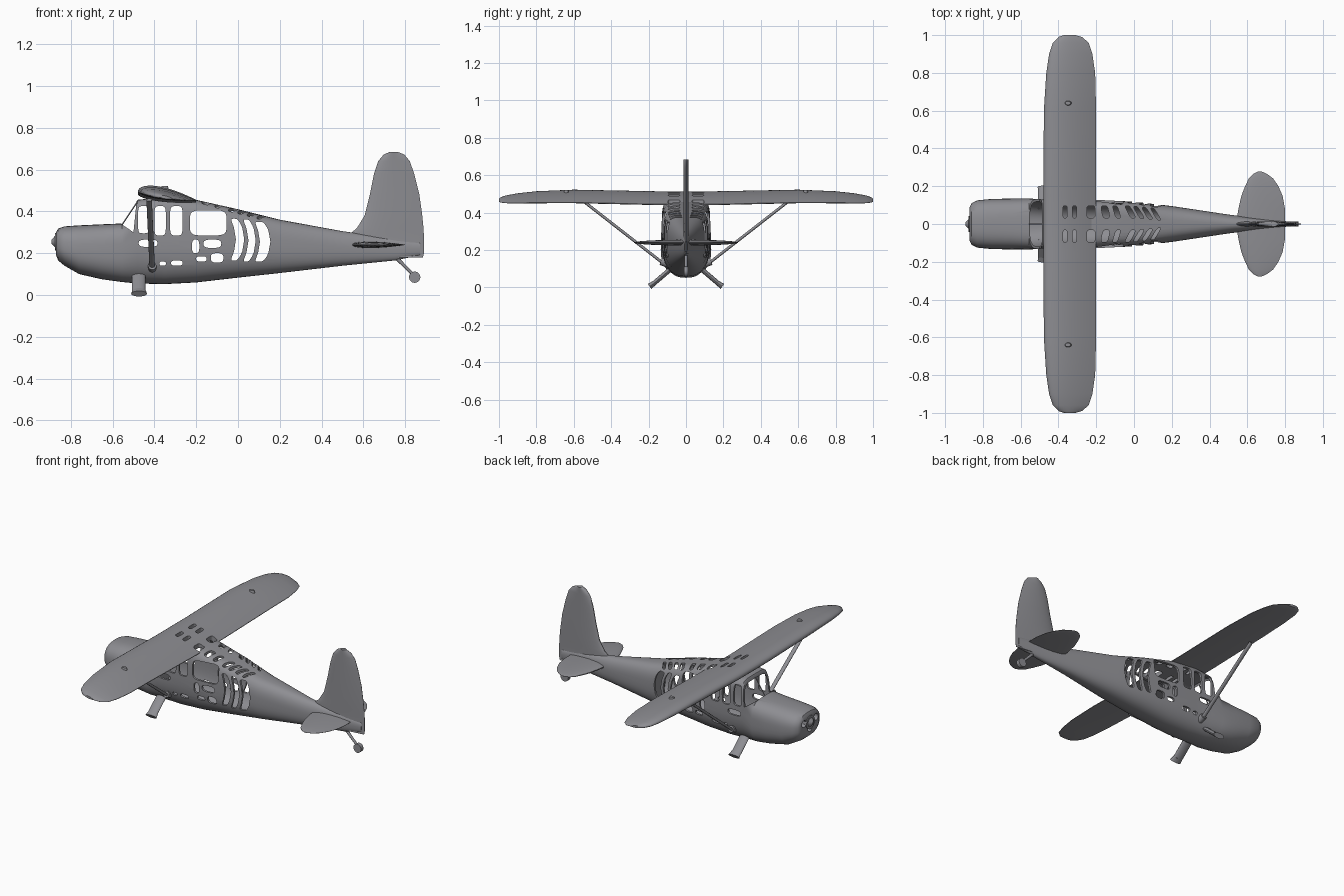
import bpy, bmesh, math
from mathutils import Vector

if "Cube" in bpy.data.objects:
    bpy.data.objects.remove(bpy.data.objects["Cube"])

grey = bpy.data.materials.new("plain_grey")
grey.use_nodes = True
grey.diffuse_color = (0.27, 0.27, 0.29, 1)
grey.node_tree.nodes["Principled BSDF"].inputs["Base Color"].default_value = grey.diffuse_color


def skin(name, rings):
    """Closed surface through matching rings of points."""
    bm = bmesh.new()
    loops = [[bm.verts.new(p) for p in ring] for ring in rings]
    for a, b in zip(loops, loops[1:]):
        for i in range(len(a)):
            j = (i + 1) % len(a)
            bm.faces.new((a[i], a[j], b[j], b[i]))
    bm.faces.new(loops[0])
    bm.faces.new(loops[-1])
    bmesh.ops.recalc_face_normals(bm, faces=bm.faces)
    mesh = bpy.data.meshes.new(name)
    bm.to_mesh(mesh)
    bm.free()
    mesh.materials.append(grey)
    obj = bpy.data.objects.new(name, mesh)
    bpy.context.collection.objects.link(obj)
    return obj


def superellipse(wide, high, power, count):
    def bend(v):
        return math.copysign(abs(v) ** (2 / power), v)
    angles = [math.tau * i / count for i in range(count)]
    return [(wide * bend(math.cos(a)), high * bend(math.sin(a))) for a in angles]


def smooth(obj, angle=40):
    bpy.ops.object.select_all(action='DESELECT')
    obj.select_set(True)
    bpy.context.view_layer.objects.active = obj
    bpy.ops.object.shade_smooth_by_angle(angle=math.radians(angle))


def cut(obj, cutter):
    mod = obj.modifiers.new("cut", 'BOOLEAN')
    mod.operation, mod.solver, mod.object = 'DIFFERENCE', 'EXACT', cutter
    bpy.context.view_layer.objects.active = obj
    bpy.ops.object.modifier_apply(modifier=mod.name)


def discard(cutter):
    bpy.data.objects.remove(cutter)


def rod(name, start, end, radius, end_radius=None, sides=16, flat=1):
    """Round or flattened bar between two points."""
    start, end = Vector(start), Vector(end)
    along = (end - start).normalized()
    side = along.cross(Vector((1, 0, 0)))
    side = side.normalized() if side.length > 0.01 else Vector((0, 1, 0))
    fore = side.cross(along)
    rings = []
    for centre, r in ((start, radius), (end, end_radius or radius)):
        rings.append([centre + fore * u + side * v * flat
                      for u, v in superellipse(r, r, 2, sides)])
    obj = skin(name, rings)
    smooth(obj)
    return obj


def body(name, stations, inset=0):
    rings = []
    for x, low, high, wide, power in stations:
        mid, tall = (low + high) / 2, (high - low) / 2 - inset
        upper = superellipse(wide - inset, tall, power, 48)
        lower = superellipse(wide - inset, tall, 2.5, 48)
        ring = upper[:24] + lower[24:]
        rings.append([(x, y, mid + z) for y, z in ring])
    return skin(name, rings)


def foil(chord_start, chord_end, top, bottom, count=32):
    """Aerofoil outline: (position along chord, offset) pairs."""
    points = []
    for i in range(count):
        a = math.tau * (i + 0.5) / count
        u = (1 - math.cos(a)) / 2
        t = 2.5 * math.sqrt(u) * (1 - u) + 0.05
        points.append((chord_start + u * (chord_end - chord_start),
                       top * t if a < math.pi else -bottom * t))
    return points


# Fuselage: x, underside, top, half width, squareness of the upper half
stations = [
    (-0.87, 0.19, 0.30, 0.09, 2.5), (-0.86, 0.165, 0.318, 0.11, 2.5),
    (-0.83, 0.14, 0.328, 0.125, 2.6), (-0.76, 0.1, 0.333, 0.132, 2.8),
    (-0.65, 0.075, 0.338, 0.135, 3), (-0.555, 0.062, 0.342, 0.135, 3.5),
    (-0.48, 0.055, 0.455, 0.13, 6), (-0.35, 0.052, 0.47, 0.13, 6),
    (-0.2, 0.06, 0.455, 0.128, 5), (0, 0.083, 0.41, 0.118, 4),
    (0.2, 0.105, 0.36, 0.095, 3), (0.5, 0.14, 0.305, 0.05, 2.2),
    (0.75, 0.165, 0.27, 0.02, 2), (0.87, 0.19, 0.25, 0.008, 2)]
fuselage = body("fuselage", stations)
cavity = body("cabin_cavity", stations[5:11], 0.013)
cut(fuselage, cavity)
discard(cavity)


def side_hole(x0, x1, z0, z1, bow=0.0, power=5):
    """Rounded opening through both cabin sides."""
    cx, cz, wide, high = (x0 + x1) / 2, (z0 + z1) / 2, (x1 - x0) / 2, (z1 - z0) / 2
    outline = [(cx + u + bow * (1 - (v / high) ** 2), cz + v)
               for u, v in superellipse(wide, high, power, 28)]
    hole = skin("hole", [[(x, y, z) for x, z in outline] for y in (-0.3, 0.3)])
    cut(fuselage, hole)
    discard(hole)


# Side windows
for x0, x1, z0 in ((-0.478, -0.425, 0.295), (-0.4, -0.345, 0.285),
                   (-0.325, -0.265, 0.285), (-0.23, -0.055, 0.285)):
    side_hole(x0, x1, z0, 0.425 if x0 < -0.3 else 0.405)
# Bowed openings between the rear ribs
for x0, x1, z0 in ((-0.04, 0.0, 0.165), (0.02, 0.055, 0.16), (0.075, 0.125, 0.16)):
    side_hole(x0, x1, z0, 0.365 - 0.2 * max(x0, 0), bow=0.03)
# Small lower openings
for x0, x1, z0, z1 in ((-0.22, -0.185, 0.2, 0.265), (-0.165, -0.08, 0.225, 0.265),
                       (-0.2, -0.15, 0.16, 0.185), (-0.13, -0.07, 0.155, 0.2),
                       (-0.475, -0.385, 0.23, 0.265), (-0.375, -0.345, 0.14, 0.16),
                       (-0.32, -0.265, 0.14, 0.165)):
    side_hole(x0, x1, z0, z1, power=3)

# Open windscreen
screen_outline = [(-0.556, 0.338), (-0.5, 0.3), (-0.485, 0.45), (-0.49, 0.55), (-0.6, 0.55)]
screen = skin("screen", [[(x, y, z) for x, z in screen_outline] for y in (-0.3, 0.3)])
cut(fuselage, screen)
discard(screen)
rod("windscreen_bar", (-0.555, 0, 0.335), (-0.475, 0, 0.455), 0.003, sides=8)

# Main wing, tip to tip
half_span = [(0, -0.48, -0.2, 0), (0.15, -0.48, -0.2, 0), (0.6, -0.478, -0.2, 0.01),
             (0.8, -0.465, -0.205, 0.008), (0.9, -0.45, -0.22, 0.005),
             (0.96, -0.43, -0.24, 0.002), (0.99, -0.4, -0.275, 0), (1, -0.37, -0.31, 0)]
span = [(-y, *rest) for y, *rest in reversed(half_span[1:])] + half_span
rings = []
for y, lead, trail, rise in span:
    thick = 0.04 * math.sqrt(min(1, (trail - lead) / 0.28)) * (1 - 0.5 * abs(y) ** 6)
    rings.append([(x, y, 0.485 + rise + z - 0.15 * (x + 0.48))
                  for x, z in foil(lead, trail, thick, thick * 0.55)])
wing = skin("wing", rings)

# Roof openings, left and right of the centre line
for side in (-1, 1):
    for x, wide, slant in ((-0.365, 0.011, 0), (-0.315, 0.011, 0), (-0.228, 0.022, 0),
                           (-0.152, 0.018, 0.2), (-0.092, 0.013, 0.3), (-0.02, 0.014, 0.5),
                           (0.025, 0.012, 0.6), (0.07, 0.012, 0.6), (0.115, 0.01, 0.6)):
        outline = [(x + u - slant * v, side * (0.064 - 0.1 * max(x, 0) + v))
                   for u, v in superellipse(wide, 0.032, 4, 24)]
        slot = skin("slot", [[(px, py, z) for px, py in outline] for z in (0.34, 0.6)])
        for part in (fuselage, wing):
            cut(part, slot)
        discard(slot)

# Cooling inlets in the nose
for y, z, r in ((-0.06, 0.265, 0.022), (0.06, 0.265, 0.022), (0, 0.215, 0.02)):
    inlet = rod("inlet", (-0.95, y, z), (-0.82, y, z), r)
    cut(fuselage, inlet)
    discard(inlet)
smooth(fuselage)
smooth(wing)

# Propeller hub
rod("nose_hub", (-0.875, 0, 0.255), (-0.84, 0, 0.255), 0.042)
rod("nose_cone", (-0.893, 0, 0.255), (-0.873, 0, 0.255), 0.008, 0.03)

# Tailplane
half_tail = [(0, 0.54, 0.8), (0.08, 0.552, 0.8), (0.15, 0.568, 0.787), (0.2, 0.588, 0.765),
             (0.24, 0.607, 0.738), (0.265, 0.63, 0.705), (0.277, 0.655, 0.678)]
tail = [(-y, *rest) for y, *rest in reversed(half_tail[1:])] + half_tail
smooth(skin("tailplane", [[(x, y, 0.24 + z) for x, z in
                           foil(a, b, 0.06 * (b - a), 0.06 * (b - a))] for y, a, b in tail]))

# Fin and rudder
fin = [(0.18, 0.7, 0.885), (0.2, 0.56, 0.89), (0.28, 0.52, 0.89), (0.32, 0.568, 0.888),
       (0.38, 0.605, 0.882), (0.48, 0.63, 0.868), (0.58, 0.65, 0.843),
       (0.64, 0.67, 0.822), (0.672, 0.697, 0.795), (0.684, 0.725, 0.765)]
smooth(skin("fin", [[(x, y, z) for x, y in foil(a, b, 0.014, 0.014)] for z, a, b in fin]))

# Paired struts, landing legs and wing bumps
for side, label in ((1, "left"), (-1, "right")):
    rod(label + "_wing_strut", (-0.41, side * 0.11, 0.12), (-0.425, side * 0.54, 0.455),
        0.013, flat=0.6)
    rod(label + "_strut_foot", (-0.41, side * 0.09, 0.125), (-0.41, side * 0.135, 0.14), 0.02)
    rod(label + "_landing_leg", (-0.475, side * 0.08, 0.1), (-0.475, side * 0.18, 0.015),
        0.032, flat=0.4)
    rod(label + "_landing_foot", (-0.473, side * 0.172, 0.022), (-0.473, side * 0.195, 0.006),
        0.032, 0.038, flat=0.42)
    rod(label + "_wing_bump", (-0.35, side * 0.64, 0.49), (-0.35, side * 0.64, 0.522),
        0.025, 0.014, flat=0.7)

# Tail wheel
rod("tail_wheel_leg", (0.76, 0, 0.175), (0.845, 0, 0.09), 0.009, 0.007)
rod("tail_wheel", (0.845, -0.012, 0.085), (0.845, 0.012, 0.085), 0.027, sides=24)
